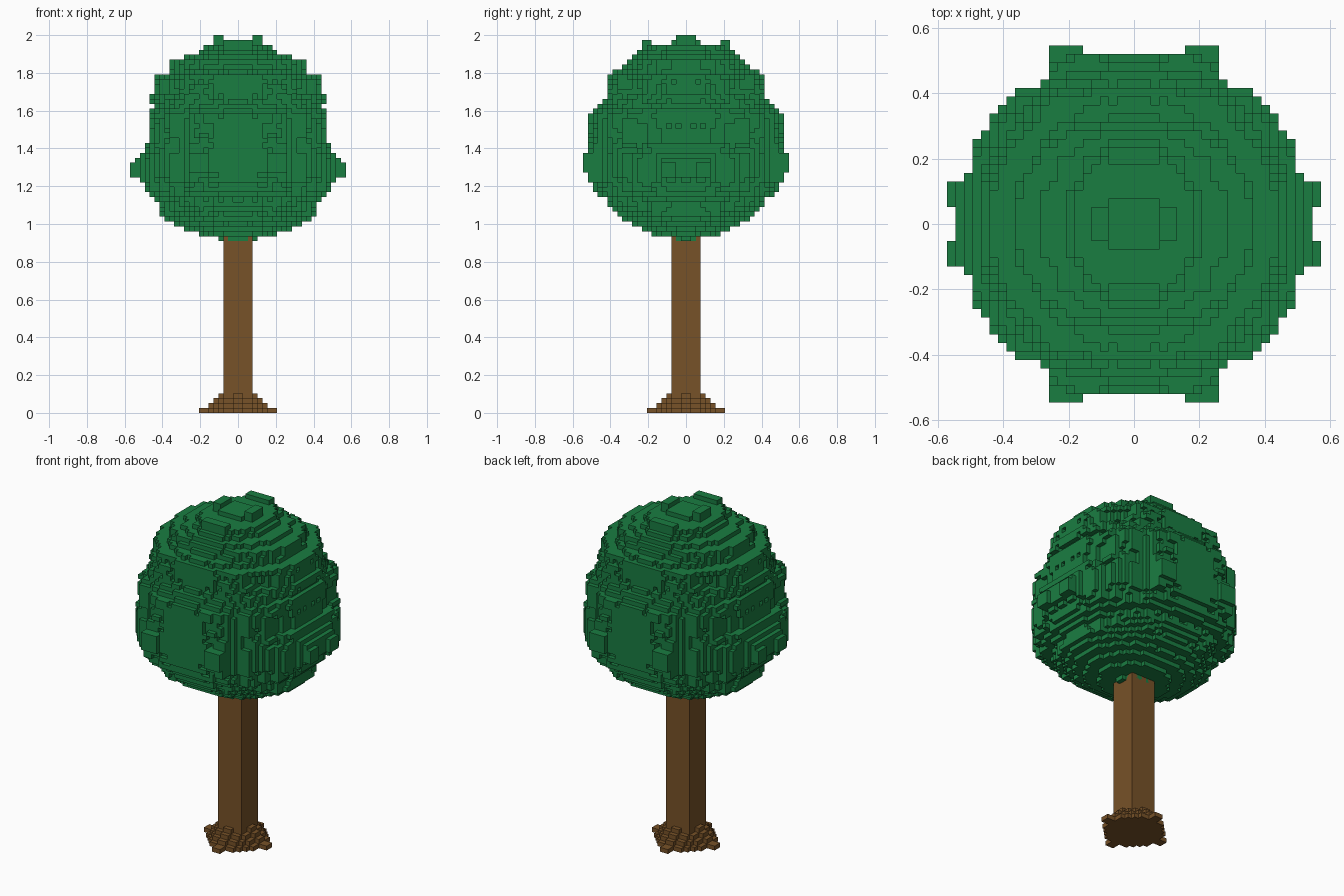
import bpy
import bmesh
from mathutils import Vector, noise

cube = bpy.data.objects.get("Cube")
if cube:
    bpy.data.objects.remove(cube, do_unlink=True)

V = 2 / 77  # edge length of one block


def material(name, rgb):
    m = bpy.data.materials.new(name)
    m.use_nodes = True
    m.diffuse_color = (*rgb, 1)
    bsdf = m.node_tree.nodes["Principled BSDF"]
    bsdf.inputs["Base Color"].default_value = (*rgb, 1)
    bsdf.inputs["Roughness"].default_value = 0.9
    return m


leaf_green = material("leaf green", (0.010, 0.205, 0.0535))
bark_brown = material("bark brown", (0.185, 0.084, 0.021))

# Corner offsets of the block face in each direction
SIDES = {
    (1, 0, 0): ((1, 0, 0), (1, 1, 0), (1, 1, 1), (1, 0, 1)),
    (-1, 0, 0): ((0, 0, 0), (0, 0, 1), (0, 1, 1), (0, 1, 0)),
    (0, 1, 0): ((0, 1, 0), (0, 1, 1), (1, 1, 1), (1, 1, 0)),
    (0, -1, 0): ((0, 0, 0), (1, 0, 0), (1, 0, 1), (0, 0, 1)),
    (0, 0, 1): ((0, 0, 1), (1, 0, 1), (1, 1, 1), (0, 1, 1)),
    (0, 0, -1): ((0, 0, 0), (0, 1, 0), (1, 1, 0), (1, 0, 0)),
}


def block_object(name, quarter, mat):
    """Mirror a quarter set of blocks in x and y and skin its outer faces."""
    cells = set()
    for i, j, k in quarter:
        cells |= {(p, q, k) for p in (i, -1 - i) for q in (j, -1 - j)}
    bm = bmesh.new()
    verts = {}
    for c in sorted(cells):
        for d, corners in SIDES.items():
            if (c[0] + d[0], c[1] + d[1], c[2] + d[2]) in cells:
                continue
            ring = []
            for o in corners:
                key = (c[0] + o[0], c[1] + o[1], c[2] + o[2])
                if key not in verts:
                    verts[key] = bm.verts.new(Vector(key) * V)
                ring.append(verts[key])
            bm.faces.new(ring)
    mesh = bpy.data.meshes.new(name)
    bm.to_mesh(mesh)
    bm.free()
    mesh.materials.append(mat)
    obj = bpy.data.objects.new(name, mesh)
    bpy.context.collection.objects.link(obj)
    return obj


def box(x, y, z):
    return {(i, j, k) for i in range(*x) for j in range(*y) for k in range(*z)}


# Crown: half-widths in x and y for each layer, counted in blocks
FIRST = 35
HALF_X = [4, 8, 11, 13, 15, 16, 16, 16, 17, 18, 19, 19, 20, 22, 22, 22, 21, 20, 19, 19,
          18, 18, 18, 18, 18, 18, 18, 17, 18, 18, 17, 17, 17, 17, 14, 14, 14, 11, 8, 7, 5]
HALF_Y = [3, 7, 9, 11, 13, 14, 15, 16, 16, 18, 19, 19, 20, 20, 21, 21, 21, 21, 20, 20,
          20, 20, 20, 20, 20, 20, 19, 18, 17, 16, 16, 16, 16, 16, 15, 13, 12, 11, 10, 9, 3]
# Plan outline: greatest y for each step in x
PLAN = [20] * 6 + [21] * 4 + [17, 16, 16, 16, 15, 14, 13, 11, 10, 6, 5, 5]

crown = set()
for n, (a, b) in enumerate(zip(HALF_X, HALF_Y)):
    k = FIRST + n
    # Layers are squarish at mid height and round above and below
    power = 2.0 if k < 44 else 2.5 - 0.025 * abs(k - 52)
    for i in range(a):
        for j in range(min(b, PLAN[i])):
            x, y = i + 0.5, j + 0.5
            p = Vector((x, y, k))
            # Lumpy foliage, strongest on the diagonals
            diagonal = 2 * x * y / (x * x + y * y)
            # Fine ragged blocks all over, except on the calm front and back patches
            ragged = min(1, 1.6 * diagonal) if y > x and 47 < k < 60 else 1
            reach = (1 + diagonal ** 2 * 0.10 * noise.noise(p * 0.17)
                     + diagonal * 0.05 * noise.noise(p * 0.43 + Vector((9, 4, 2)))
                     + ragged * 0.06 * noise.noise(p * 0.61 + Vector((3, 7, 5))))
            if (x / a) ** power + (y / b) ** power <= reach ** power:
                crown.add((i, j, k))

# Tufts on the top, front, back and sides
crown |= box((3, 5), (0, 2), (75, 77))
crown |= box((0, 3), (7, 9), (74, 76))
crown |= box((6, 10), (19, 21), (49, 53))
crown |= box((20, 22), (2, 5), (48, 51))
crown -= box((21, 22), (0, 2), (48, 51))
block_object("crown", crown, leaf_green)

# Trunk: square post reaching into the crown
bpy.ops.mesh.primitive_cube_add(size=1, location=(0, 0, 19 * V))
trunk = bpy.context.object
trunk.name = "trunk"
trunk.data.name = "trunk"
for v in trunk.data.vertices:
    v.co = (v.co.x * 6 * V, v.co.y * 6 * V, v.co.z * 38 * V)
trunk.data.materials.append(bark_brown)

# Roots: stepped flare with a short toe on each side
roots = set()
for k, (radius, toe) in enumerate([(6.1, 8), (5.4, 6), (4.5, 5), (3.8, 4)]):
    roots |= {(i, j, k) for i, j, _ in box((0, 7), (0, 7), (0, 1))
              if (i + 0.5) ** 2 + (j + 0.5) ** 2 <= radius ** 2}
    roots |= box((0, toe), (0, 1), (k, k + 1)) | box((0, 1), (0, toe), (k, k + 1))
block_object("roots", roots, bark_brown)
